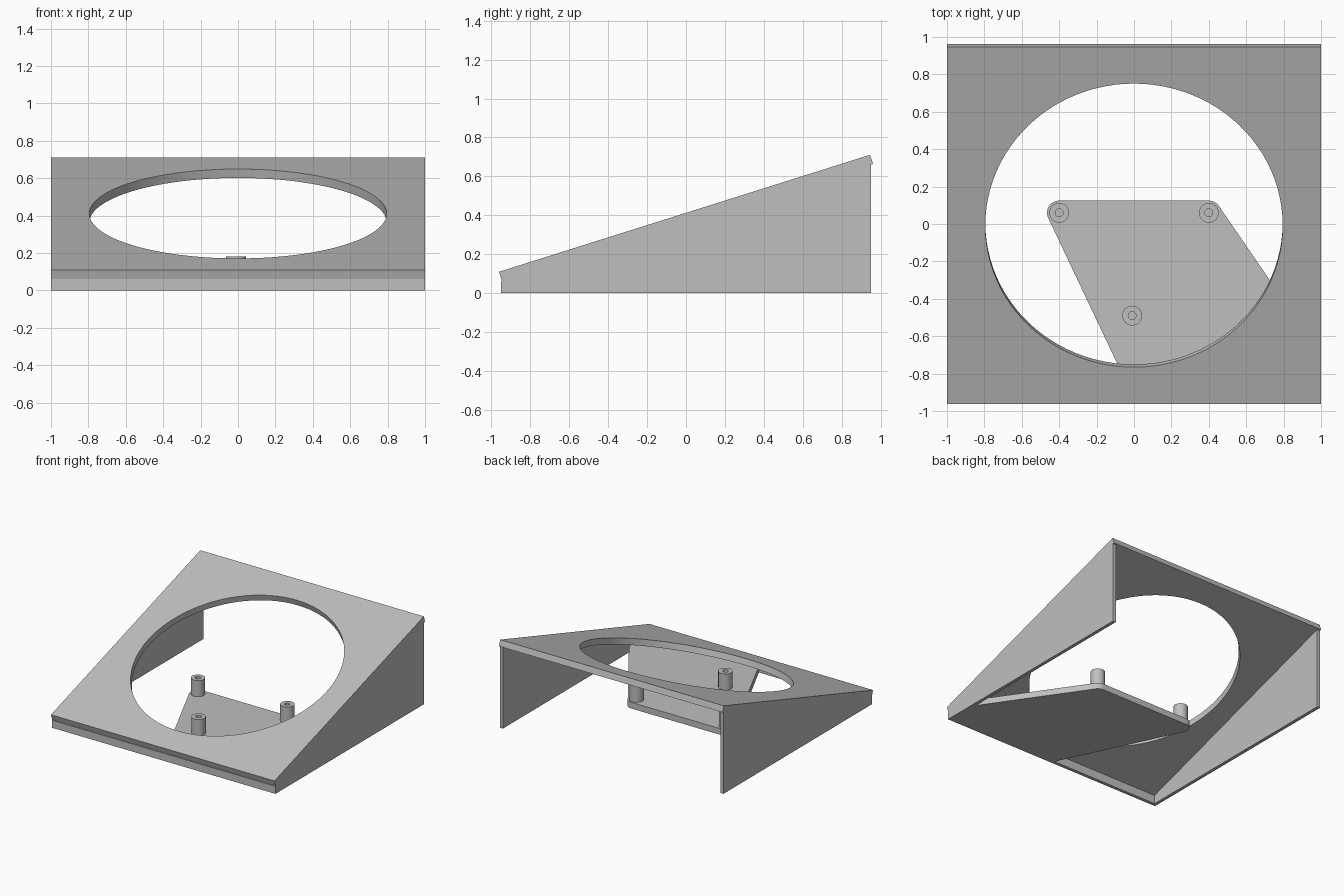
import bpy
import bmesh
from math import sin, cos, tan, radians
from mathutils import Matrix

if "Cube" in bpy.data.objects:
    bpy.data.objects.remove(bpy.data.objects["Cube"], do_unlink=True)

grey = bpy.data.materials.new("plain grey")
grey.use_nodes = True
GREY = (0.52, 0.52, 0.52, 1)
grey.diffuse_color = GREY
grey.node_tree.nodes["Principled BSDF"].inputs["Base Color"].default_value = GREY

TILT = radians(17.5)
THICK = 0.05      # sloped panel and base plate
WALL = 0.027
FRONT = -0.95     # outer face of the front wall
POST_R = 0.053


def arc(cx, cy, r, start, end, steps):
    angles = [radians(start + (end - start) * i / steps) for i in range(steps + 1)]
    return [(cx + r * cos(a), cy + r * sin(a)) for a in angles]


def circle(r, steps):
    return arc(0, 0, r, 0, 360, steps)[:-1]


def slab(name, loops, depth, matrix):
    """Fill an outline (plus optional hole) and extrude it along local z."""
    bm = bmesh.new()
    edges = []
    for loop in loops:
        vs = [bm.verts.new((x, y, 0)) for x, y in loop]
        edges += [bm.edges.new((a, b)) for a, b in zip(vs, vs[1:] + vs[:1])]
    bmesh.ops.triangle_fill(bm, edges=edges, use_beauty=True, use_dissolve=False)
    made = bmesh.ops.extrude_face_region(bm, geom=bm.faces[:], use_keep_orig=True)["geom"]
    bmesh.ops.translate(bm, verts=[g for g in made if isinstance(g, bmesh.types.BMVert)],
                        vec=(0, 0, depth))
    bmesh.ops.recalc_face_normals(bm, faces=bm.faces[:])
    mesh = bpy.data.meshes.new(name)
    bm.to_mesh(mesh)
    bm.free()
    mesh.materials.append(grey)
    obj = bpy.data.objects.new(name, mesh)
    bpy.context.collection.objects.link(obj)
    obj.matrix_world = matrix
    bpy.ops.object.select_all(action='DESELECT')
    obj.select_set(True)
    bpy.context.view_layer.objects.active = obj
    bpy.ops.object.shade_smooth_by_angle(angle=radians(30))
    return obj


# Sloped square panel with a large round opening
square = [(-1, -1), (1, -1), (1, 1), (-1, 1)]
slab("sloped_panel", [square, circle(0.795, 96)], -THICK,
     Matrix.Translation((0, -0.0075, 0.41)) @ Matrix.Rotation(TILT, 4, 'X'))


def underside(y):
    return 0.41 - THICK / cos(TILT) + (y + 0.0075) * tan(TILT)


# Side walls: profile in the y-z plane, extruded along x
to_side = Matrix(((0, 0, 1, 0), (1, 0, 0, 0), (0, 1, 0, 0), (0, 0, 0, 1)))
profile = [(FRONT, 0), (-FRONT, 0), (-FRONT, underside(-FRONT)), (FRONT, underside(FRONT))]
for name, x in (("left_wall", 1 - WALL), ("right_wall", -1)):
    slab(name, [profile], WALL, Matrix.Translation((x, 0, 0)) @ to_side)

# Low front wall between the sides
inner = 1 - WALL
back = FRONT + WALL
front_profile = [(FRONT, 0), (back, 0), (back, underside(back)), (FRONT, underside(FRONT))]
slab("front_wall", [front_profile], 2 * inner, Matrix.Translation((-inner, 0, 0)) @ to_side)

# Base plate with rounded rear corners, running into the front left corner
outline = (arc(0.4, 0.06, 0.065, 34.5, 90, 10) + arc(-0.4, 0.06, 0.065, 90, 205, 16)
           + [(-0.006, back), (inner, back), (inner, -0.66)])
slab("base_plate", [outline], THICK, Matrix.Identity(4))

# Hollow mounting posts
for name, x, y in (("rear_left_post", 0.4, 0.06), ("rear_right_post", -0.4, 0.06),
                   ("front_post", -0.01, -0.49)):
    slab(name, [circle(POST_R, 32), circle(0.021, 24)], 0.13,
         Matrix.Translation((x, y, THICK)))
